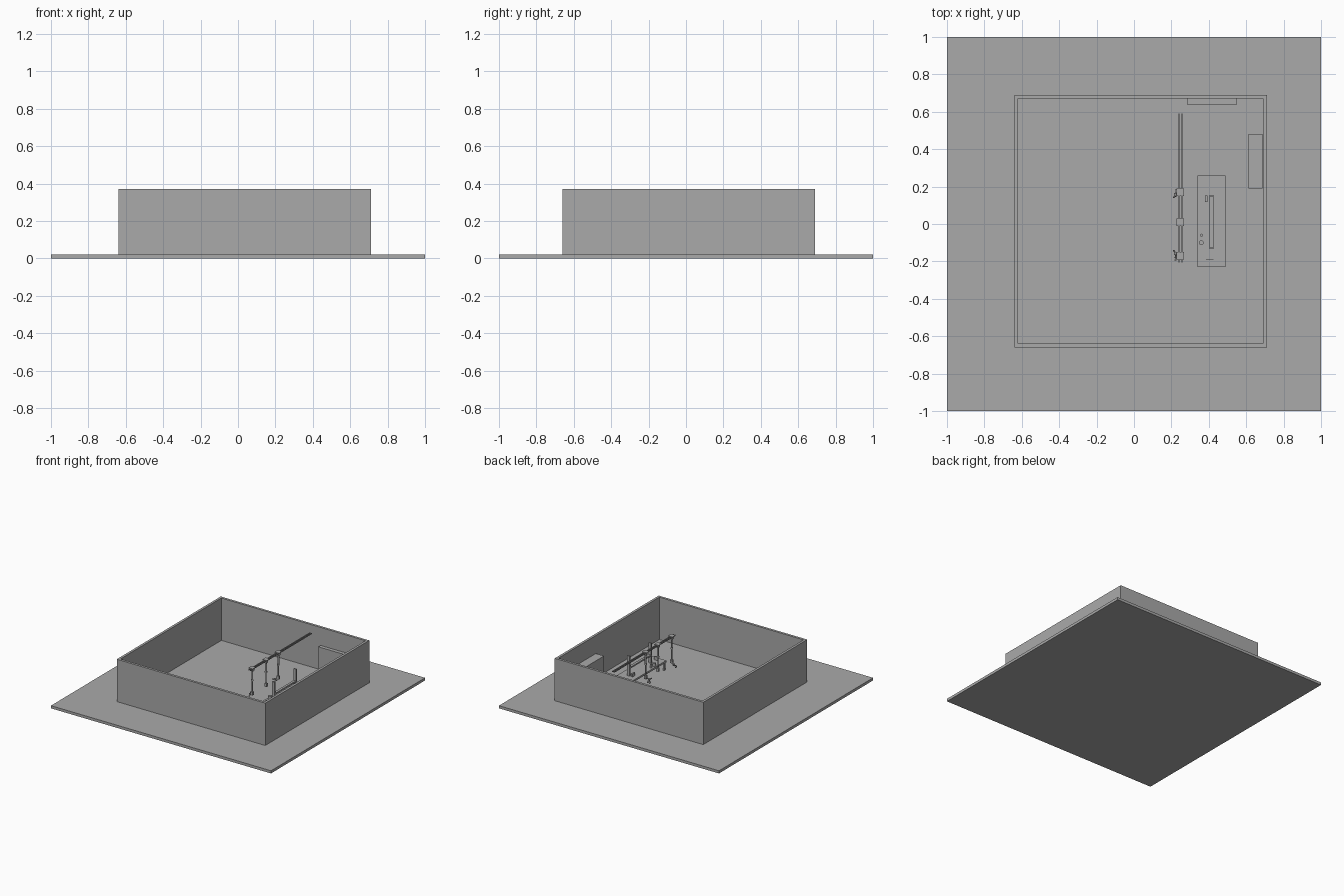
import bpy, bmesh, math
from mathutils import Vector

if "Cube" in bpy.data.objects:
    bpy.data.objects.remove(bpy.data.objects["Cube"])

grey = bpy.data.materials.new("plain_grey")
grey.diffuse_color = (0.40, 0.40, 0.40, 1)
grey.use_nodes = True
grey.node_tree.nodes["Principled BSDF"].inputs["Base Color"].default_value = grey.diffuse_color


def finish(name, bm):
    me = bpy.data.meshes.new(name)
    bm.to_mesh(me)
    bm.free()
    me.materials.append(grey)
    ob = bpy.data.objects.new(name, me)
    bpy.context.collection.objects.link(ob)
    return ob


def box(name, x0, x1, y0, y1, z0, z1):
    bm = bmesh.new()
    bmesh.ops.create_cube(bm, size=1)
    for v in bm.verts:
        v.co = Vector(((x0 + x1) / 2 + v.co.x * (x1 - x0),
                       (y0 + y1) / 2 + v.co.y * (y1 - y0),
                       (z0 + z1) / 2 + v.co.z * (z1 - z0)))
    return finish(name, bm)


def rod(name, a, b, r, sides=12):
    a, b = Vector(a), Vector(b)
    d = b - a
    bm = bmesh.new()
    bmesh.ops.create_cone(bm, cap_ends=True, segments=sides, radius1=r, radius2=r, depth=d.length)
    rot = d.to_track_quat('Z', 'Y')
    for v in bm.verts:
        v.co = rot @ v.co + (a + b) / 2
    return finish(name, bm)


# floor slab
FLOOR = 0.022
box("floor_slab", -1, 1, -1, 1, 0, FLOOR)

# open-topped square wall ring
bm = bmesh.new()
rings = []
for inset, z in ((0, FLOOR), (0, 0.37), (0.02, 0.37), (0.02, FLOOR)):
    x0, x1, y0, y1 = -0.64 + inset, 0.71 - inset, -0.66 + inset, 0.69 - inset
    rings.append([bm.verts.new(c) for c in ((x0, y0, z), (x1, y0, z), (x1, y1, z), (x0, y1, z))])
for k in range(4):
    lo, hi = rings[k], rings[(k + 1) % 4]
    for i in range(4):
        j = (i + 1) % 4
        bm.faces.new((lo[i], lo[j], hi[j], hi[i]))
bmesh.ops.recalc_face_normals(bm, faces=bm.faces)
finish("room_walls", bm)

# overhead twin rails
for x in (0.241, 0.256):
    box("overhead_rail", x - 0.003, x + 0.003, -0.205, 0.59, 0.340, 0.348)

# hanging carriages with telescopic columns
for y in (-0.17, 0.01, 0.17):
    box("carriage_plate", 0.228, 0.268, y - 0.02, y + 0.02, 0.348, 0.353)
    box("carriage_block", 0.238, 0.259, y - 0.012, y + 0.012, 0.325, 0.34)
    rod("upper_column", (0.248, y, 0.25), (0.248, y, 0.33), 0.007)
    rod("column_collar", (0.248, y, 0.243), (0.248, y, 0.253), 0.010)
    rod("lower_column", (0.248, y, 0.15), (0.248, y, 0.25), 0.005)
    box("tool_head", 0.238, 0.258, y - 0.009, y + 0.009, 0.128, 0.155)

# side arms and small handles on the two outer columns
for y, s in ((-0.17, 1), (0.17, -1)):
    rod("tool_arm", (0.248, y, 0.14), (0.222, y + s * 0.012, 0.125), 0.005)
    rod("tool_forearm", (0.222, y + s * 0.012, 0.125), (0.225, y - s * 0.012, 0.105), 0.005)
    rod("tool_handle", (0.212, y + s * 0.03, 0.13), (0.222, y + s * 0.012, 0.125), 0.004)
    rod("tool_joint", (0.222, y + s * 0.005, 0.125), (0.222, y + s * 0.019, 0.125), 0.008)
    for dy in (-0.022, -0.008):
        rod("tool_finger", (0.225, y + dy, 0.108), (0.219, y + dy, 0.09), 0.003)

# work table
box("table_top", 0.34, 0.49, -0.23, 0.26, 0.085, 0.1)
for x in (0.345, 0.472):
    for y in (-0.225, 0.242):
        box("table_leg", x, x + 0.013, y, y + 0.013, FLOOR, 0.085)

# rack on the table
for y in (-0.128, 0.15):
    box("rack_post", 0.404, 0.426, y - 0.005, y + 0.005, 0.10, 0.265)
box("rack_bar", 0.405, 0.425, -0.125, 0.147, 0.158, 0.17)

# small objects on the table
box("small_box", 0.379, 0.392, 0.118, 0.152, 0.10, 0.125)
rod("small_cup", (0.36, -0.1, 0.10), (0.36, -0.1, 0.125), 0.013, 16)
rod("small_bottle", (0.36, -0.06, 0.10), (0.36, -0.06, 0.13), 0.008)
box("small_plate", 0.385, 0.425, -0.193, -0.19, 0.10, 0.13)

# pair of cabinets by the right wall
for y in (0.19, 0.335):
    box("cabinet", 0.612, 0.686, y, y + 0.145, FLOOR, 0.225)

# shallow cupboard on the back wall
box("wall_cupboard", 0.283, 0.55, 0.64, 0.67, FLOOR, 0.222)
